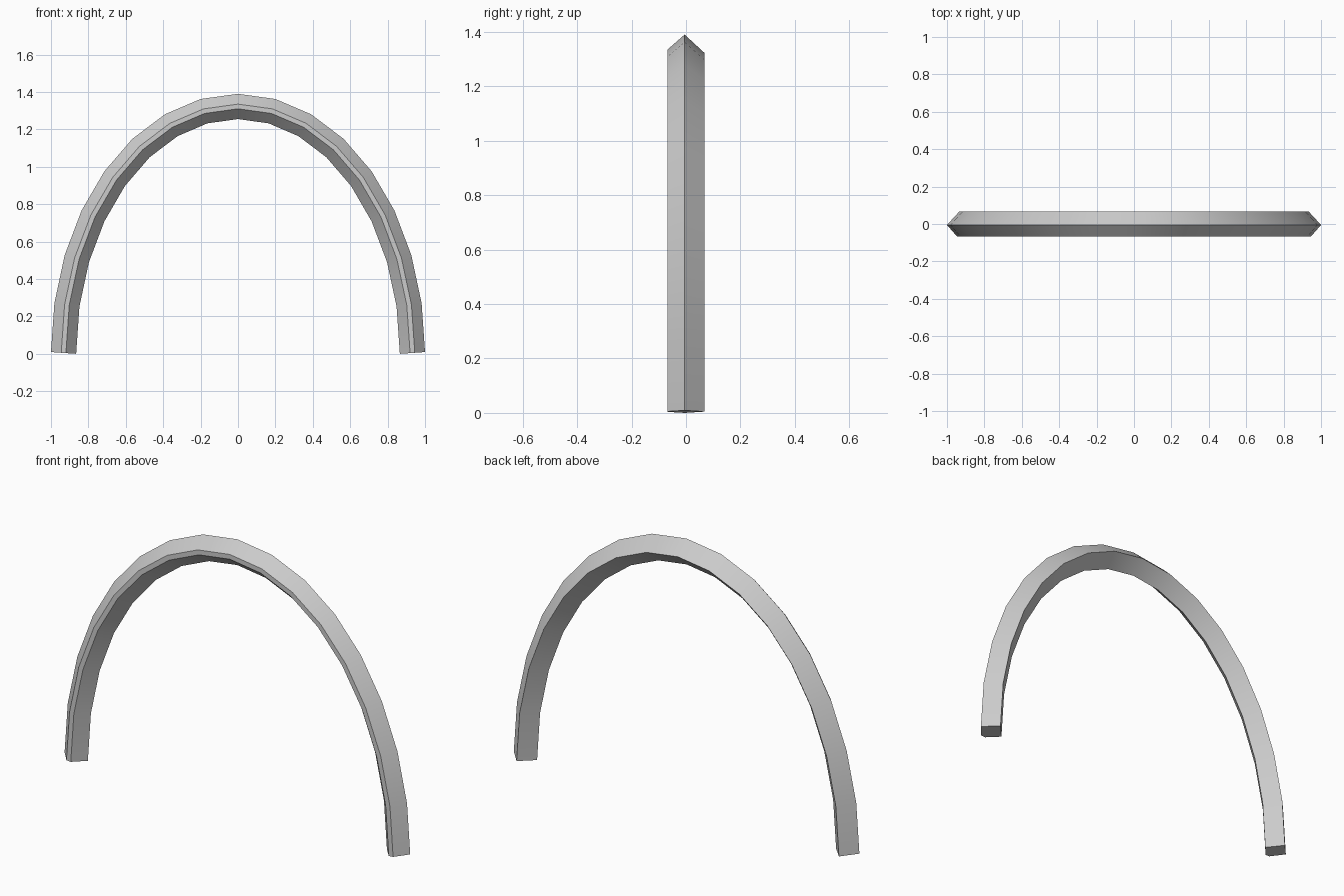
import bpy, bmesh, math
from mathutils import Vector

if "Cube" in bpy.data.objects:
    bpy.data.objects.remove(bpy.data.objects["Cube"])

SEGMENTS = 16
A, B, LIFT = 0.9327, 1.3178, 0.0047   # centre line half ellipse

# Cross-section (y, outward offset): diamond with its front corner cut flat
PROFILE = [(-0.005, 0.0675), (0.068, 0), (-0.005, -0.0675),
           (-0.068, -0.0125), (-0.068, 0.0125)]

path = []
for i in range(SEGMENTS + 1):
    t = math.pi * i / SEGMENTS
    path.append(Vector((A * math.cos(t), 0, B * math.sin(t) + LIFT)))

# Sweep the section along the arch
bm = bmesh.new()
rings = []
for i, p in enumerate(path):
    before = (p - path[i - 1]).normalized() if i > 0 else Vector()
    after = (path[i + 1] - p).normalized() if i < SEGMENTS else Vector()
    d = (before + after).normalized()
    out = Vector((d.z, 0, -d.x))
    rings.append([bm.verts.new(p + out * r + Vector((0, y, 0))) for y, r in PROFILE])

n = len(PROFILE)
for r0, r1 in zip(rings, rings[1:]):
    for k in range(n):
        bm.faces.new((r0[k], r0[(k + 1) % n], r1[(k + 1) % n], r1[k]))

# End caps
bm.faces.new(rings[0])
bm.faces.new(rings[-1])
bmesh.ops.recalc_face_normals(bm, faces=bm.faces)

mesh = bpy.data.meshes.new("arch")
bm.to_mesh(mesh)
bm.free()
arch = bpy.data.objects.new("arch", mesh)
bpy.context.collection.objects.link(arch)
bpy.context.view_layer.objects.active = arch
arch.select_set(True)
bpy.ops.object.shade_smooth_by_angle(angle=math.radians(30))
